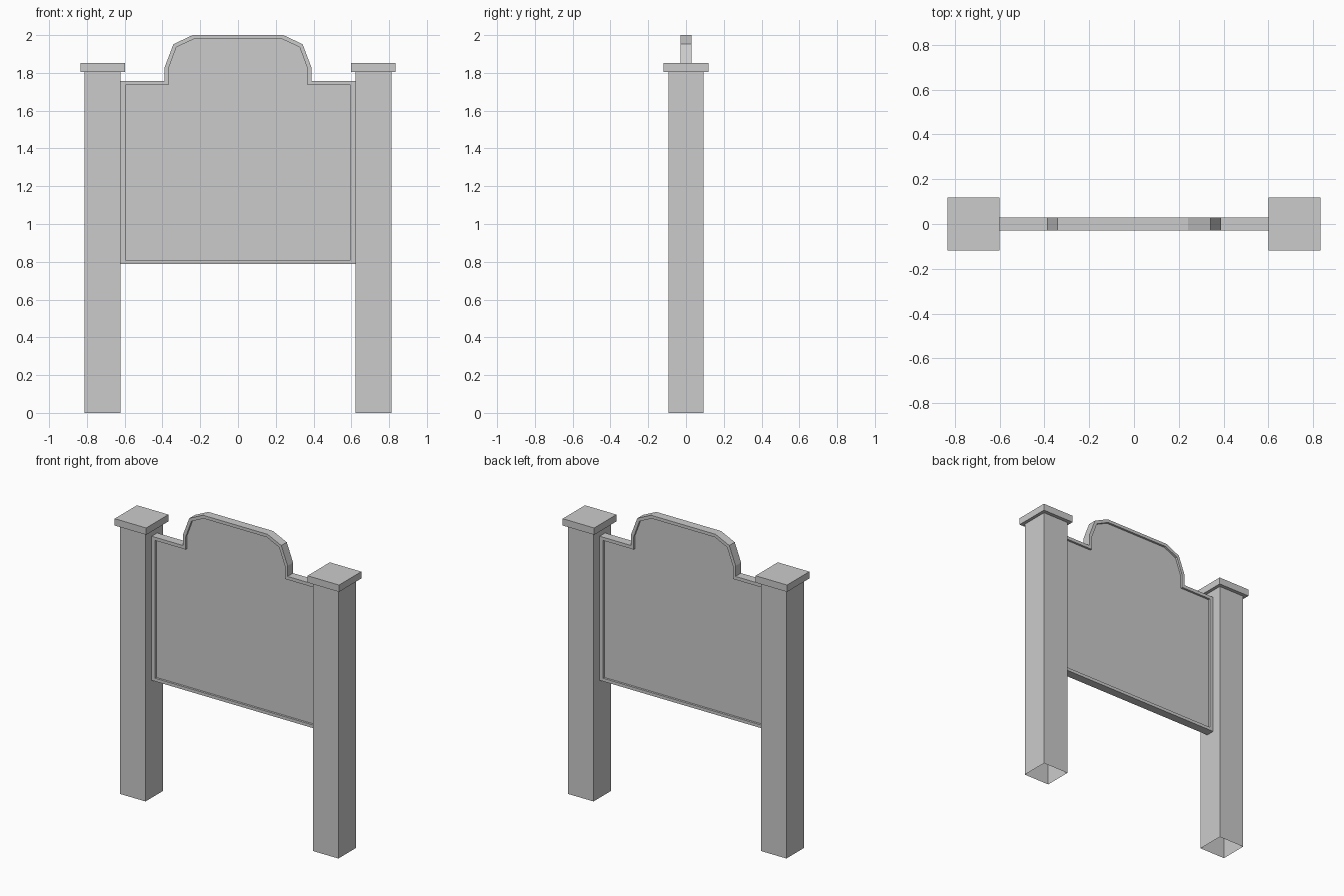
import bpy, bmesh

if "Cube" in bpy.data.objects:
    bpy.data.objects.remove(bpy.data.objects["Cube"])

grey = bpy.data.materials.new("plain grey")
grey.diffuse_color = (0.6, 0.6, 0.6, 1)
grey.use_nodes = True
grey.node_tree.nodes["Principled BSDF"].inputs["Base Color"].default_value = grey.diffuse_color


def finish(bm, name):
    me = bpy.data.meshes.new(name)
    bmesh.ops.recalc_face_normals(bm, faces=bm.faces)
    bm.to_mesh(me)
    bm.free()
    me.materials.append(grey)
    ob = bpy.data.objects.new(name, me)
    bpy.context.collection.objects.link(ob)
    return ob


def box(name, cx, sx, sy, z0, z1, open_bottom=False):
    bm = bmesh.new()
    bmesh.ops.create_cube(bm, size=1)
    for v in bm.verts:
        v.co = (cx + v.co.x * sx, v.co.y * sy, z0 + (v.co.z + 0.5) * (z1 - z0))
    if open_bottom:
        bottom = [f for f in bm.faces if all(v.co.z < z0 + 1e-4 for v in f.verts)]
        bmesh.ops.delete(bm, geom=bottom, context='FACES_ONLY')
        me = bpy.data.meshes.new(name)
    return finish(bm, name)


def mirrored(half):
    # right half from bottom to top, then its mirror from top to bottom
    return half + [(-x, z) for x, z in reversed(half)]


def loop(bm, pts, y):
    return [bm.verts.new((x, y, z)) for x, z in pts]


def bridge(bm, a, b):
    n = len(a)
    for i in range(n):
        j = (i + 1) % n
        bm.faces.new((a[i], a[j], b[j], b[i]))


# Posts (hollow underneath) and their caps
for side, s in (("left", -1), ("right", 1)):
    box(side + "_post", s * 0.7165, 0.19, 0.187, 0, 1.806, open_bottom=True)
    box(side + "_post_cap", s * 0.7165, 0.234, 0.236, 1.806, 1.852)

# Board outline with raised top, outer and inner edges of the frame
outer = mirrored([(0.621, 0.789), (0.621, 1.757), (0.389, 1.757),
                  (0.389, 1.828), (0.342, 1.952), (0.24, 2.0)])
inner = mirrored([(0.596, 0.81), (0.596, 1.735), (0.368, 1.735),
                  (0.368, 1.823), (0.326, 1.936), (0.234, 1.979)])

# Frame
bm = bmesh.new()
D = 0.029
fo, fi = loop(bm, outer, -D), loop(bm, inner, -D)
bo, bi = loop(bm, outer, D), loop(bm, inner, D)
for a, b in ((fo, fi), (fi, bi), (bi, bo), (bo, fo)):
    bridge(bm, a, b)
finish(bm, "sign_frame")

# Recessed panel
bm = bmesh.new()
P = 0.015
f, b = loop(bm, inner, -P), loop(bm, inner, P)
bm.faces.new(f)
bm.faces.new(b)
bridge(bm, f, b)
finish(bm, "sign_panel")
